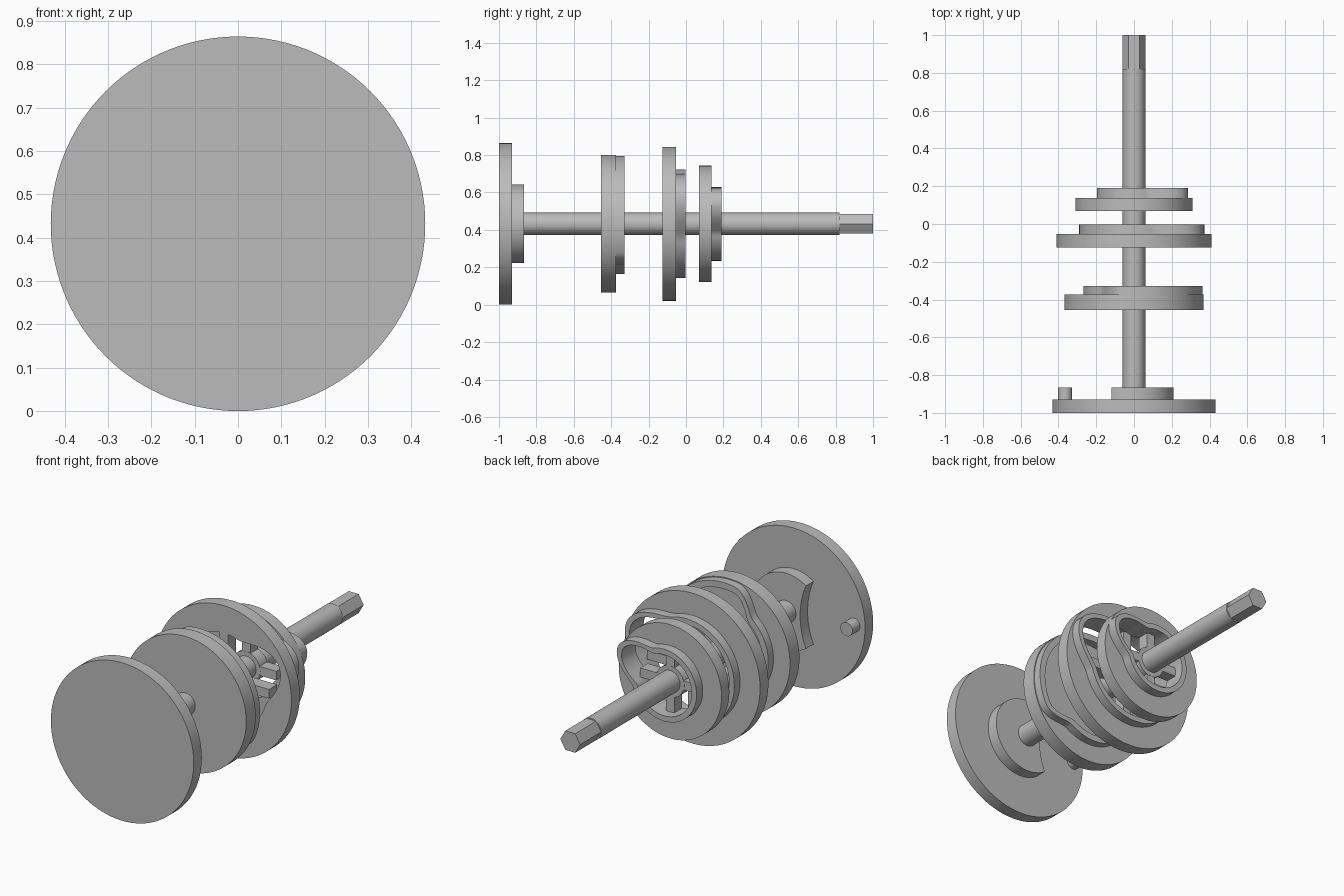
import bpy
import bmesh
from math import sin, cos, pi, radians, degrees, atan2, hypot

cube = bpy.data.objects.get("Cube")
if cube:
    bpy.data.objects.remove(cube)

AXIS = 0.432   # height of the shaft axis
N = 120        # samples round a profile

steel = bpy.data.materials.new("grey_steel")
steel.use_nodes = True
steel.diffuse_color = (0.5, 0.5, 0.5, 1)
steel.node_tree.nodes["Principled BSDF"].inputs["Base Color"].default_value = (0.5, 0.5, 0.5, 1)


def prism(name, outer, y0, y1, inner=None):
    """Extrude an (x, z) outline along y; a matching inner outline makes it hollow."""
    bm = bmesh.new()

    def loop(points, y):
        return [bm.verts.new((x, y, z + AXIS)) for x, z in points]

    def bridge(a, b):
        for i in range(len(a)):
            j = (i + 1) % len(a)
            bm.faces.new((a[i], a[j], b[j], b[i]))

    front, back = loop(outer, y0), loop(outer, y1)
    bridge(front, back)
    if inner:
        hole_front, hole_back = loop(inner, y0), loop(inner, y1)
        bridge(hole_front, hole_back)
        bridge(front, hole_front)
        bridge(back, hole_back)
    else:
        bm.faces.new(front)
        bm.faces.new(back)
    bmesh.ops.recalc_face_normals(bm, faces=bm.faces)
    mesh = bpy.data.meshes.new(name)
    bm.to_mesh(mesh)
    bm.free()
    mesh.materials.append(steel)
    obj = bpy.data.objects.new(name, mesh)
    bpy.context.collection.objects.link(obj)
    bpy.context.view_layer.objects.active = obj
    bpy.ops.object.select_all(action='DESELECT')
    obj.select_set(True)
    bpy.ops.object.shade_smooth_by_angle(angle=radians(30))
    return obj


def circle(r, n=N, cx=0):
    return [(cx + r * cos(2 * pi * i / n), r * sin(2 * pi * i / n)) for i in range(n)]


def polar(radius):
    """Closed outline from a radius rule that takes degrees from -180 to 180."""
    angles = [360 * i / N - 180 for i in range(N)]
    return [(radius(a) * cos(radians(a)), radius(a) * sin(radians(a))) for a in angles]


def ease(t):
    t = min(1, max(0, t))
    return t * t * (3 - 2 * t)


def lobe(base, tip, wall=0):
    """Round cam with a single nose up and to the left."""
    return polar(lambda a: base - wall + (tip - base) * ease(1 - abs(a - 27) / 45))


def dwell(base, top, wall=0):
    """Cam with a long raised arc."""
    return polar(lambda a: base - wall + (top - base) * ease((a + 58) / 32) * ease((132 - a) / 32))


# Shaft with hexagonal drive end
prism("shaft", circle(0.06, 48), -0.95, 0.82)
prism("hex_drive_end", circle(0.06, 6), 0.82, 1.0)

# Drive wheel with crank pin and crescent locking boss
prism("drive_wheel", circle(0.432), -1.0, -0.93)
prism("crank_pin", circle(0.037, 32, -0.365), -0.93, -0.865)
horn_x, horn_z, cut_x = -0.12, 0.172, -0.52
horn = atan2(horn_z, horn_x)
cut_r = hypot(horn_x - cut_x, horn_z)
cut = atan2(horn_z, horn_x - cut_x)
boss_r = hypot(horn_x, horn_z)
crescent = [(boss_r * cos(a), boss_r * sin(a))
            for a in (horn * (i / 30 - 1) for i in range(61))]
crescent += [(cut_x + cut_r * cos(a), cut_r * sin(a))
             for a in (cut * (1 - i / 10) for i in range(1, 20))]
prism("locking_boss", crescent, -0.93, -0.865)

# Solid cam wheel with a raised dwell track
prism("front_cam_wheel", circle(0.368), -0.455, -0.373)
prism("front_cam_track", dwell(0.268, 0.363), -0.373, -0.328, dwell(0.268, 0.363, 0.035))


# Spoked cam wheels with a nosed track
def spoked_cam(name, rim, base, tip, y0, y1, y2):
    wall = 0.03
    window = lobe(base, tip, wall)
    # the wheel outline shares its sampling with the window
    prism(name + "_wheel", polar(lambda a: rim), y0, y1, window)
    prism(name + "_track", lobe(base, tip), y1, y2, window)
    prism(name + "_hub", circle(0.085, 48), y0, y1)
    for k in range(4):
        a = k * pi / 2
        reach = base - wall / 2
        corners = [(0.07, -0.025), (reach, -0.025), (reach, 0.025), (0.07, 0.025)]
        prism(f"{name}_spoke_{k + 1}",
              [(u * cos(a) - v * sin(a), u * sin(a) + v * cos(a)) for u, v in corners],
              y0 + 0.001, y1 - 0.001)


spoked_cam("middle_cam", 0.411, 0.29, 0.403, -0.125, -0.053, -0.003)
spoked_cam("rear_cam", 0.311, 0.197, 0.312, 0.07, 0.137, 0.19)
